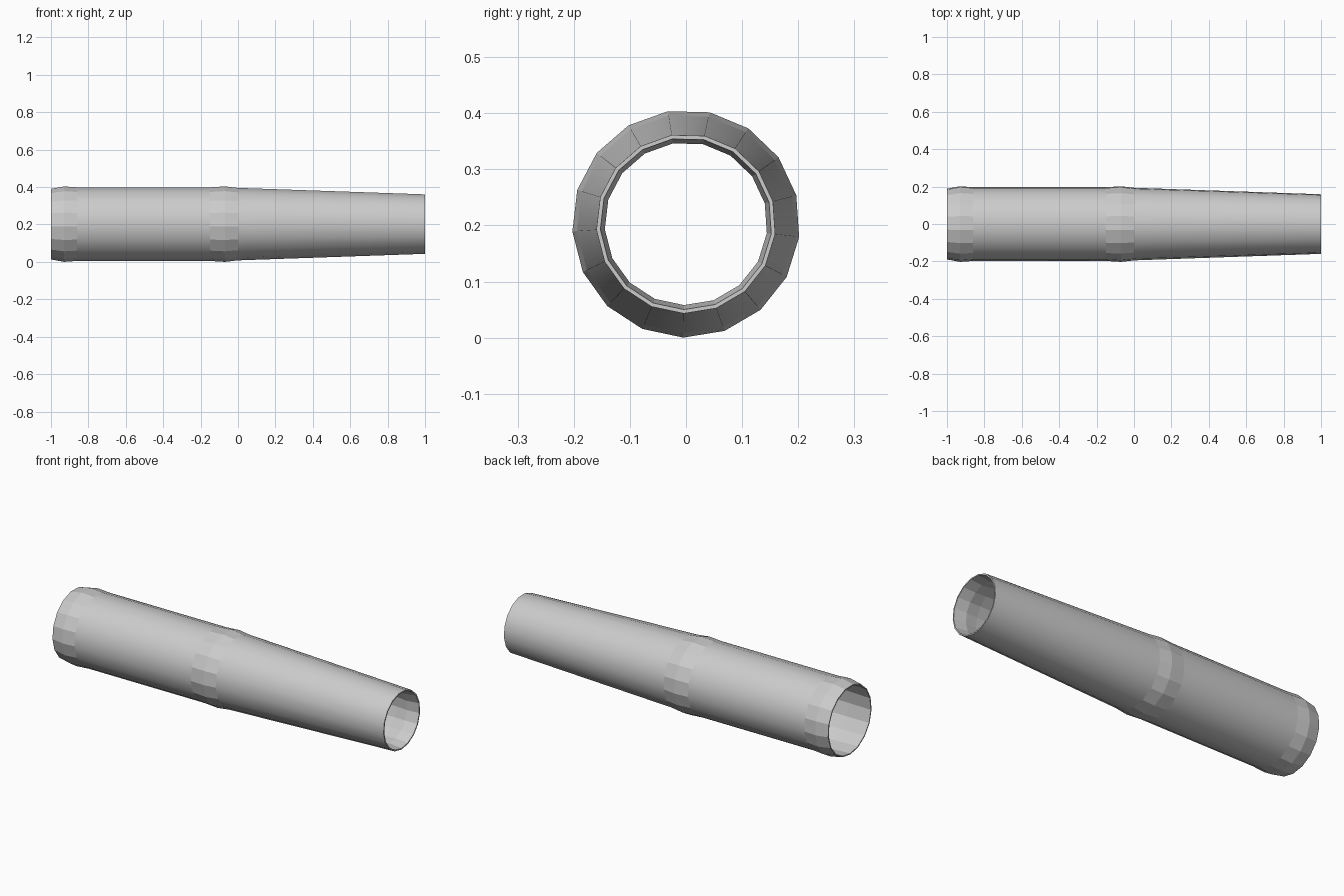
import bpy
import bmesh
import math

if "Cube" in bpy.data.objects:
    bpy.data.objects.remove(bpy.data.objects["Cube"])

SIDES = 17
START = math.radians(-91.4)
CENTRE_Z = 0.203


def lathe_x(name, profile):
    """Closed profile of (x, radius, smooth) spun around the tube axis.
    The smooth flag belongs to the band that starts at that point."""
    bm = bmesh.new()
    rings = []
    for x, r, _ in profile:
        ring = []
        for k in range(SIDES):
            a = START + 2 * math.pi * k / SIDES
            ring.append(bm.verts.new((x, r * math.cos(a), CENTRE_Z + r * math.sin(a))))
        rings.append(ring)
    for i, (_, _, smooth) in enumerate(profile):
        a, b = rings[i], rings[(i + 1) % len(rings)]
        for k in range(SIDES):
            n = (k + 1) % SIDES
            face = bm.faces.new((a[k], a[n], b[n], b[k]))
            face.smooth = smooth
    bmesh.ops.recalc_face_normals(bm, faces=bm.faces)
    mesh = bpy.data.meshes.new(name)
    bm.to_mesh(mesh)
    bm.free()
    obj = bpy.data.objects.new(name, mesh)
    bpy.context.collection.objects.link(obj)
    return obj


# Straight rear half with two raised collars, tapered front half, thin wall
lathe_x("tapered_tube", [
    # outer wall
    (-1.00, 0.190, False),
    (-0.93, 0.203, False),
    (-0.86, 0.198, True),
    (-0.15, 0.198, False),
    (-0.07, 0.203, False),
    (0.00, 0.195, True),
    # front rim and inner lip
    (1.00, 0.160, False),
    (1.00, 0.153, False),
    (0.93, 0.145, False),
    (0.86, 0.153, False),
    # inner wall and rear rim
    (0.00, 0.187, False),
    (-0.86, 0.190, False),
    (-1.00, 0.184, False),
])
